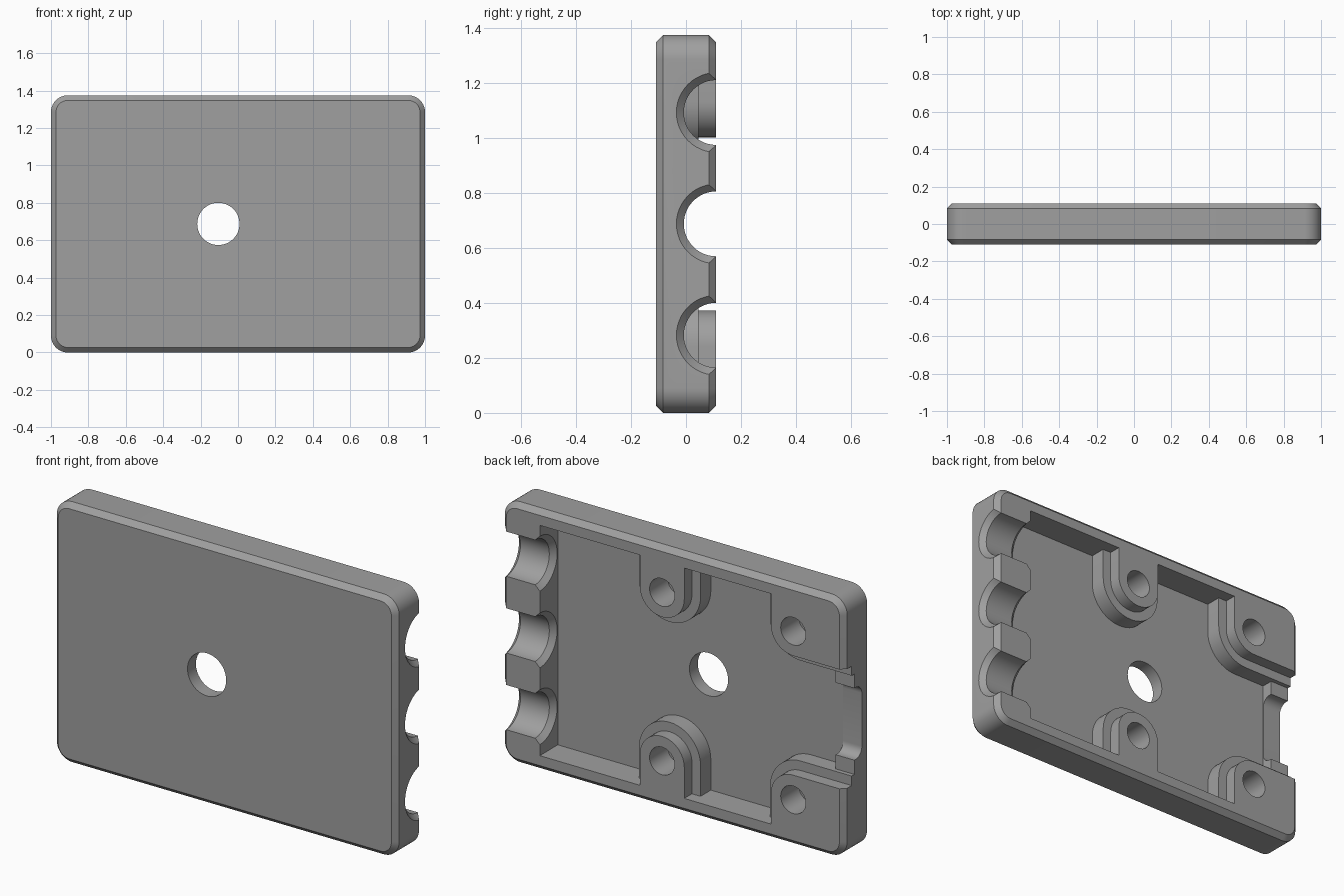
import bpy, bmesh, math

if "Cube" in bpy.data.objects:
    bpy.data.objects.remove(bpy.data.objects["Cube"])

ZC = 0.6875            # mid height
HX, HZ, HY = 1.0, 0.6875, 0.11
FLOOR, LEDGE, TAB = -0.04, 0.046, 0.023


def make(name, rings):
    """Solid from equal-length rings of 3D points, capped at both ends."""
    bm = bmesh.new()
    rows = [[bm.verts.new(p) for p in ring] for ring in rings]
    n = len(rows[0])
    for a, b in zip(rows, rows[1:]):
        for i in range(n):
            bm.faces.new((a[i], a[(i + 1) % n], b[(i + 1) % n], b[i]))
    bm.faces.new(rows[0][::-1])
    bm.faces.new(rows[-1])
    bmesh.ops.recalc_face_normals(bm, faces=bm.faces)
    me = bpy.data.meshes.new(name)
    bm.to_mesh(me)
    bm.free()
    ob = bpy.data.objects.new(name, me)
    bpy.context.collection.objects.link(ob)
    return ob


def arc(cx, cz, r, a0, a1, n):
    return [(cx + r * math.cos(math.radians(a0 + (a1 - a0) * i / n)),
             cz + r * math.sin(math.radians(a0 + (a1 - a0) * i / n))) for i in range(n + 1)]


def at_y(pts, y):
    return [(x, y, z + ZC) for x, z in pts]


def rounded_rect(inset):
    r, pts = 0.09, []
    for sx, sz, a in ((1, 1, 0), (-1, 1, 90), (-1, -1, 180), (1, -1, 270)):
        pts += arc(sx * (HX - r), sz * (HZ - r), r - inset, a, a + 90, 10)
    return pts


def cavity_outline(r, x_end):
    """Cavity shape going round the screw bosses of radius r."""
    top, cz = 0.608, 0.445
    half = [(0.777, top), (0.063 + r, top)]
    half += arc(0.063, cz, r, 0, -180, 24)
    half += [(0.063 - r, top), (-0.703 + r, top)]
    half += arc(-0.703, cz, r, 0, -90, 12)
    half += [(x_end, cz - r)]
    return half + [(x, -z) for x, z in reversed(half)]


# Plate with chamfered front and back rims
c = 0.027
body = make("enclosure_half", [at_y(rounded_rect(i), y) for i, y in
            ((c, -HY), (0, -HY + c), (0, HY - c), (c, HY))])

cutters = []


def prism(name, pts, y0, y1):
    cutters.append(make(name, [at_y(pts, y0), at_y(pts, y1)]))


# Stepped cavity: floor, end wall tab, boss ledge
prism("cavity_floor", cavity_outline(0.18, -0.89), FLOOR, 0.2)
prism("cavity_tab", cavity_outline(0.18, -1.1), TAB, 0.2)
prism("cavity_ledge", cavity_outline(0.13, -1.1), LEDGE, 0.2)

# Connector opening in the end wall with rounded lower corners
w, f, yb = 0.19, 0.05, FLOOR + 0.001
u = [(0.2, w)] + [(yb + f - f * math.sin(t), w - f + f * math.cos(t))
                  for t in [math.pi / 2 * i / 8 for i in range(9)]]
u += [(y, -z) for y, z in reversed(u)]
cutters.append(make("connector_opening",
                    [[(x, y, z + ZC) for y, z in u] for x in (-1.1, -0.87)]))

# Three cable grooves, flared at both ends
for dz in (-0.405, 0, 0.405):
    rings = []
    for x, r in ((0.72, 0.145), (0.777, 0.145), (0.804, 0.118), (0.973, 0.118), (1.03, 0.175)):
        rings.append([(x, HY + a, b + ZC + dz) for a, b in arc(0, 0, r, 0, 360, 48)[:-1]])
    cutters.append(make("cable_groove", rings))

# Blind screw holes and the round through hole
for x in (0.063, -0.703):
    for dz in (-0.445, 0.445):
        prism("screw_hole", arc(x, dz, 0.073, 0, 360, 32)[:-1], FLOOR, 0.2)
prism("centre_hole", arc(-0.105, 0, 0.113, 0, 360, 48)[:-1], -0.2, 0.0)

# Cut everything and bake the result
for cut in cutters:
    cut.hide_render = True
    m = body.modifiers.new(cut.name, 'BOOLEAN')
    m.operation, m.solver, m.object = 'DIFFERENCE', 'EXACT', cut
bpy.context.view_layer.update()
dg = bpy.context.evaluated_depsgraph_get()
mesh = bpy.data.meshes.new_from_object(body.evaluated_get(dg))
body.modifiers.clear()
body.data = mesh
for cut in cutters:
    bpy.data.objects.remove(cut)

# Single grey plastic
grey = bpy.data.materials.new("grey_plastic")
grey.diffuse_color = (0.35, 0.35, 0.35, 1)
grey.use_nodes = True
grey.node_tree.nodes["Principled BSDF"].inputs["Base Color"].default_value = grey.diffuse_color
mesh.materials.clear()
mesh.materials.append(grey)
mesh.polygons.foreach_set("material_index", [0] * len(mesh.polygons))

bpy.ops.object.select_all(action='DESELECT')
body.select_set(True)
bpy.context.view_layer.objects.active = body
bpy.ops.object.shade_smooth_by_angle(angle=math.radians(30))
